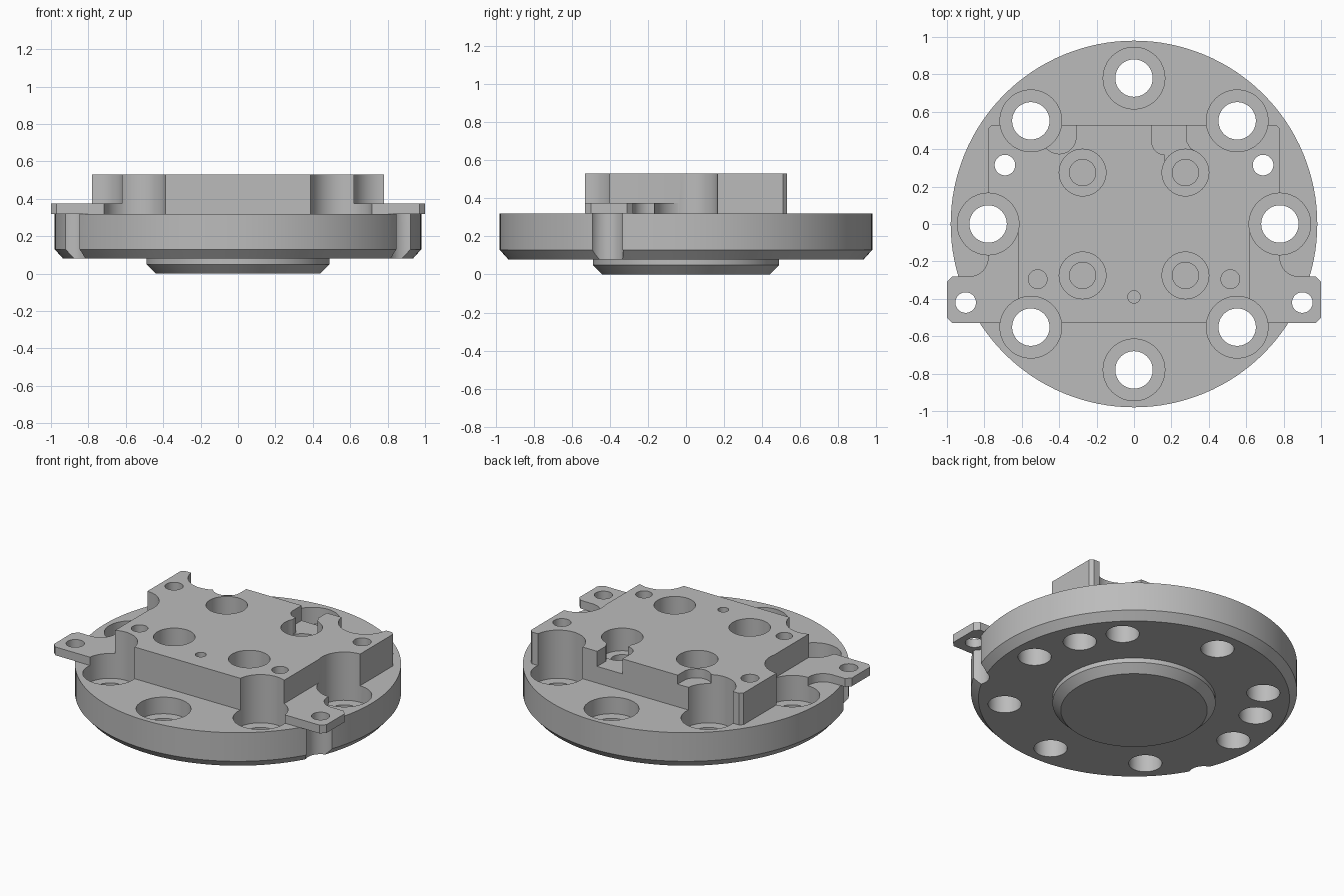
import bpy, bmesh
from math import cos, sin, pi, radians

cube = bpy.data.objects.get("Cube")
if cube:
    bpy.data.objects.remove(cube)

metal = bpy.data.materials.new("plain grey metal")
metal.use_nodes = True
GREY = (0.5, 0.5, 0.5, 1)
metal.diffuse_color = GREY
metal.node_tree.nodes["Principled BSDF"].inputs["Base Color"].default_value = GREY


def finish(bm, name):
    bmesh.ops.recalc_face_normals(bm, faces=bm.faces[:])
    mesh = bpy.data.meshes.new(name)
    bm.to_mesh(mesh)
    bm.free()
    mesh.materials.append(metal)
    obj = bpy.data.objects.new(name, mesh)
    bpy.context.collection.objects.link(obj)
    return obj


def lathe(name, profile, x=0, y=0, n=48):
    """Closed solid of revolution from (radius, height) pairs, bottom to top."""
    bm = bmesh.new()
    rings = [[bm.verts.new((x + r * cos(2 * pi * i / n), y + r * sin(2 * pi * i / n), z))
              for i in range(n)] for r, z in profile]
    for a, b in zip(rings, rings[1:]):
        for i in range(n):
            j = (i + 1) % n
            bm.faces.new((a[i], a[j], b[j], b[i]))
    bm.faces.new(rings[0])
    bm.faces.new(rings[-1])
    return finish(bm, name)


def prism(name, outline, z0, z1):
    """Vertical extrusion of a flat outline."""
    bm = bmesh.new()
    face = bm.faces.new([bm.verts.new((x, y, z0)) for x, y in outline])
    top = bmesh.ops.extrude_face_region(bm, geom=[face])["geom"]
    verts = [v for v in top if isinstance(v, bmesh.types.BMVert)]
    bmesh.ops.translate(bm, verts=verts, vec=(0, 0, z1 - z0))
    return finish(bm, name)


def mirrored(half):
    """Complete a right-hand outline, listed front to back, across x = 0."""
    return half + [(-x, y) for x, y in reversed(half)]


def arc(cx, cy, r, a0, a1, n=10):
    return [(cx + r * cos(radians(a0 + (a1 - a0) * i / n)),
             cy + r * sin(radians(a0 + (a1 - a0) * i / n))) for i in range(n + 1)]


def combine(body, tool, operation="DIFFERENCE"):
    mod = body.modifiers.new("shape", "BOOLEAN")
    mod.operation = operation
    mod.solver = "EXACT"
    mod.object = tool
    tool.hide_render = True
    graph = bpy.context.evaluated_depsgraph_get()
    mesh = bpy.data.meshes.new_from_object(body.evaluated_get(graph))
    body.modifiers.clear()
    body.data = mesh
    bpy.data.objects.remove(tool)


# Round base with chamfered rim and raised boss underneath
body = lathe("mounting_plate", [(0.44, 0), (0.49, 0.05), (0.49, 0.08),
                                (0.935, 0.08), (0.98, 0.13), (0.98, 0.32)], n=128)

# Rim notches below the lugs
for side in (-1, 1):
    combine(body, lathe("notch_cutter", [(0.09, -0.1), (0.09, 0.5)], side * 0.9, -0.42))

# Upper block, wider at the back
block = mirrored([(0.62, -0.53), (0.62, 0), (0.78, 0), (0.78, 0.51), (0.76, 0.53)])
combine(body, prism("upper_block", block, 0.25, 0.53), "UNION")

# Thin plate with a lug on each side
lugs = mirrored([(0.97, -0.53), (1, -0.5), (1, -0.31), (0.97, -0.28)]
                + arc(0.88, -0.18, 0.1, 270, 180) + [(0.78, 0)])
combine(body, prism("lug_plate", lugs, 0.32, 0.375), "UNION")

# Ring of eight counterbored bolt holes
for i in range(8):
    a = i * pi / 4
    combine(body, lathe("bolt_cutter", [(0.1, -0.1), (0.1, 0.21), (0.165, 0.21), (0.165, 0.8)],
                        0.78 * cos(a), 0.78 * sin(a)))

for side in (-1, 1):
    # Blind counterbored holes in the block
    for y in (-0.275, 0.275):
        combine(body, lathe("socket_cutter", [(0.07, 0.15), (0.07, 0.38), (0.125, 0.38),
                                              (0.125, 0.8)], side * 0.275, y))
    # Rear through holes, wider from below
    combine(body, lathe("rear_hole_cutter", [(0.1, -0.1), (0.1, 0.22), (0.055, 0.22),
                                             (0.055, 0.8)], side * 0.69, 0.315))
    # Lug holes and dowel holes
    combine(body, lathe("lug_hole_cutter", [(0.055, 0.2), (0.055, 0.6)], side * 0.9, -0.42))
    combine(body, lathe("dowel_cutter", [(0.05, 0.33), (0.05, 0.8)], side * 0.515, -0.295))

# Small front centre hole
combine(body, lathe("centre_hole_cutter", [(0.033, 0.4), (0.033, 0.8)], 0, -0.39, 32))

# Shallow rounded relief beside one rear bolt
relief = arc(-0.4, 0.465, 0.09, 180, 360, 20) + [(-0.31, 0.6), (-0.49, 0.6)]
combine(body, prism("relief_cutter", relief, 0.47, 0.8))

# Channel from the rear face into one blind hole
channel = ([(0.095, 0.6)] + arc(0.165, 0.44, 0.07, 180, 270)
           + [(0.165, 0.32), (0.33, 0.32), (0.33, 0.385), (0.3, 0.405), (0.28, 0.44), (0.28, 0.6)])
combine(body, prism("channel_cutter", channel, 0.43, 0.8))

# Smooth curved walls, keep machined edges crisp
bpy.ops.object.select_all(action="DESELECT")
body.select_set(True)
bpy.context.view_layer.objects.active = body
bpy.ops.object.shade_smooth_by_angle(angle=radians(25))
